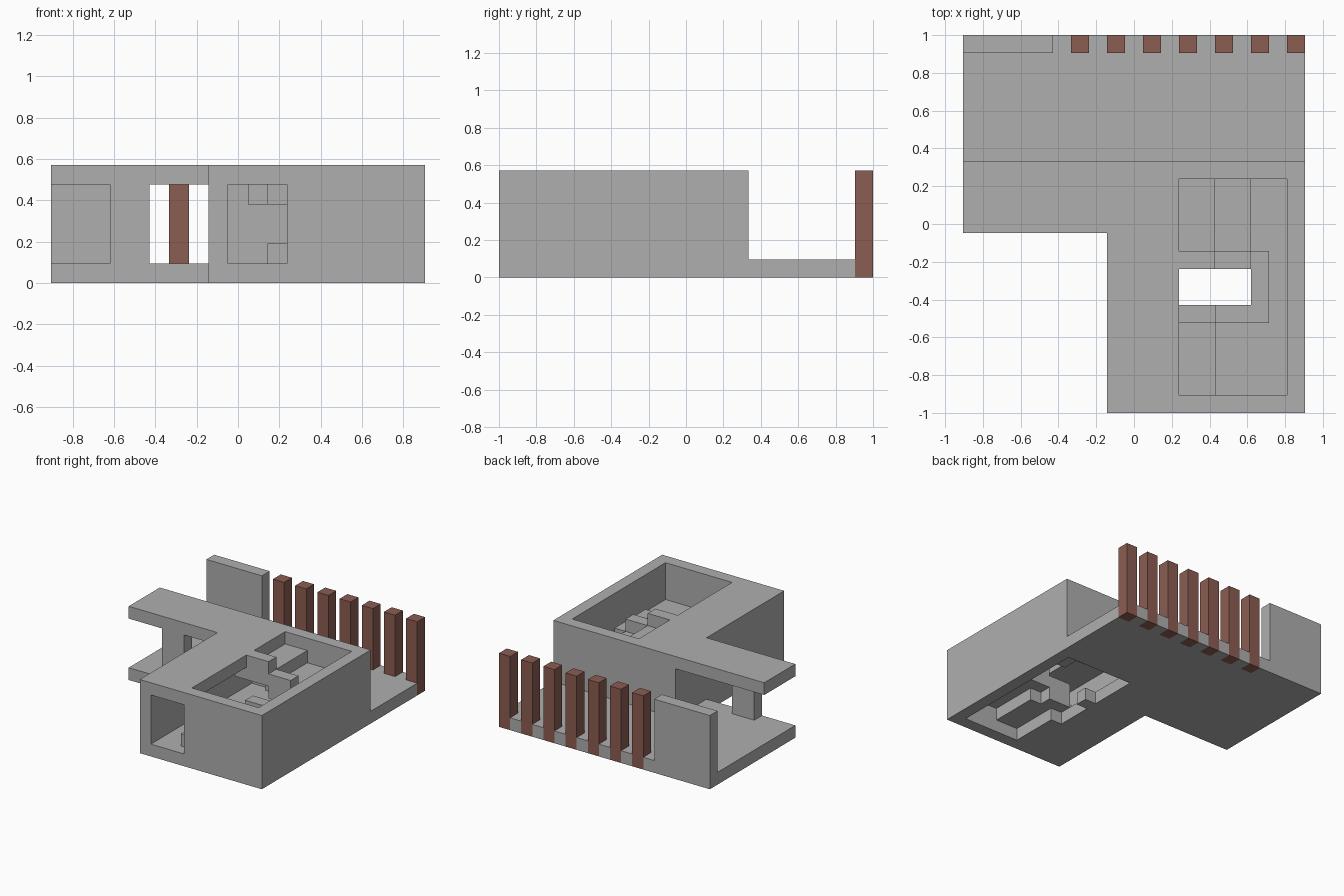
import bpy, bmesh

U = 2 / 21  # one building module

cube = bpy.data.objects.get("Cube")
if cube:
    bpy.data.objects.remove(cube, do_unlink=True)


def material(name, rgb):
    m = bpy.data.materials.new(name)
    m.use_nodes = True
    m.diffuse_color = (*rgb, 1)
    m.node_tree.nodes["Principled BSDF"].inputs["Base Color"].default_value = (*rgb, 1)
    return m


GREY = material("concrete grey", (0.42, 0.43, 0.42))
BROWN = material("brown wood", (0.26, 0.11, 0.085))


def prism(name, outline, z0, z1, mat=GREY):
    """Extrude a plan outline, given in modules, from z0 to z1."""
    bm = bmesh.new()
    low = [bm.verts.new(((x - 9.5) * U, (y - 10.5) * U, z0 * U)) for x, y in outline]
    face = bm.faces.new(low)
    top = bmesh.ops.extrude_face_region(bm, geom=[face])["geom"]
    verts = [v for v in top if isinstance(v, bmesh.types.BMVert)]
    bmesh.ops.translate(bm, verts=verts, vec=(0, 0, (z1 - z0) * U))
    bmesh.ops.recalc_face_normals(bm, faces=bm.faces[:])
    mesh = bpy.data.meshes.new(name)
    bm.to_mesh(mesh)
    bm.free()
    mesh.materials.append(mat)
    ob = bpy.data.objects.new(name, mesh)
    bpy.context.scene.collection.objects.link(ob)
    return ob


def box(name, x0, x1, y0, y1, z0, z1, mat=GREY):
    return prism(name, [(x0, y0), (x1, y0), (x1, y1), (x0, y1)], z0, z1, mat)


def cut(target, cutter):
    cutter.hide_render = True
    mod = target.modifiers.new("cut", "BOOLEAN")
    mod.operation = "DIFFERENCE"
    mod.solver = "EXACT"
    mod.object = cutter
    bpy.context.view_layer.objects.active = target
    bpy.ops.object.modifier_apply(modifier=mod.name)
    bpy.data.objects.remove(cutter, do_unlink=True)


# House: L-shaped block, hollowed out
house = prism("house_shell", [(0, 10), (8, 10), (8, 0), (19, 0), (19, 14), (0, 14)], 0, 6)
cut(house, prism("stairwell_cutter",
                 [(18, 1), (18, 13), (12, 13), (12, 9), (13, 9), (13, 8),
                  (12, 8), (12, 5), (13, 5), (13, 1)], -1, 3))
cut(house, box("room_cutter", 9, 18, 1, 13, 1, 5))
cut(house, box("roof_opening_cutter", 12, 18, 1, 13, 4, 7))
cut(house, box("doorway_cutter", 9, 12, -1, 2, 1, 5))

# Open wing: only one pillar stays between floor and roof
cut(house, prism("wing_cutter",
                 [(-1, 9), (3, 9), (3, 11), (5, 11), (5, 9), (8, 9), (8, 15), (-1, 15)], 1, 5))

# Yard slab with a notched back edge for the fence posts
posts = range(18, 5, -2)
edge = [(0, 14), (19, 14)]
for x in posts:
    edge += [(x + 1, 20), (x, 20), (x, 21), (x - 1, 21)]
edge.append((0, 21))
prism("yard_slab", edge, 0, 1)
box("yard_wall", 0, 5, 20, 21, 1, 6)
for x in posts:
    box("fence_post", x, x + 1, 20, 21, 0, 6, BROWN)

# Stairs: lower flight, landing, upper flight
box("lower_step", 11, 15, 1, 5, 1, 2)
prism("landing", [(14, 1), (18, 1), (18, 13), (15, 13), (15, 9), (16, 9), (16, 5), (14, 5)], 2, 3)
box("middle_step", 13, 16, 9, 13, 3, 4)
box("top_step", 10, 14, 9, 13, 4, 5)

# Stepped parapet around the stair eye
box("lower_parapet", 12, 14, 5, 6, 1, 3)
prism("landing_parapet", [(14, 5), (17, 5), (17, 9), (16, 9), (16, 6), (14, 6)], 2, 4)
box("middle_parapet", 14, 16, 8, 9, 3, 5)
box("top_parapet_base", 11, 14, 8, 9, 4, 5)
box("top_parapet", 12, 14, 8, 9, 5, 6)
